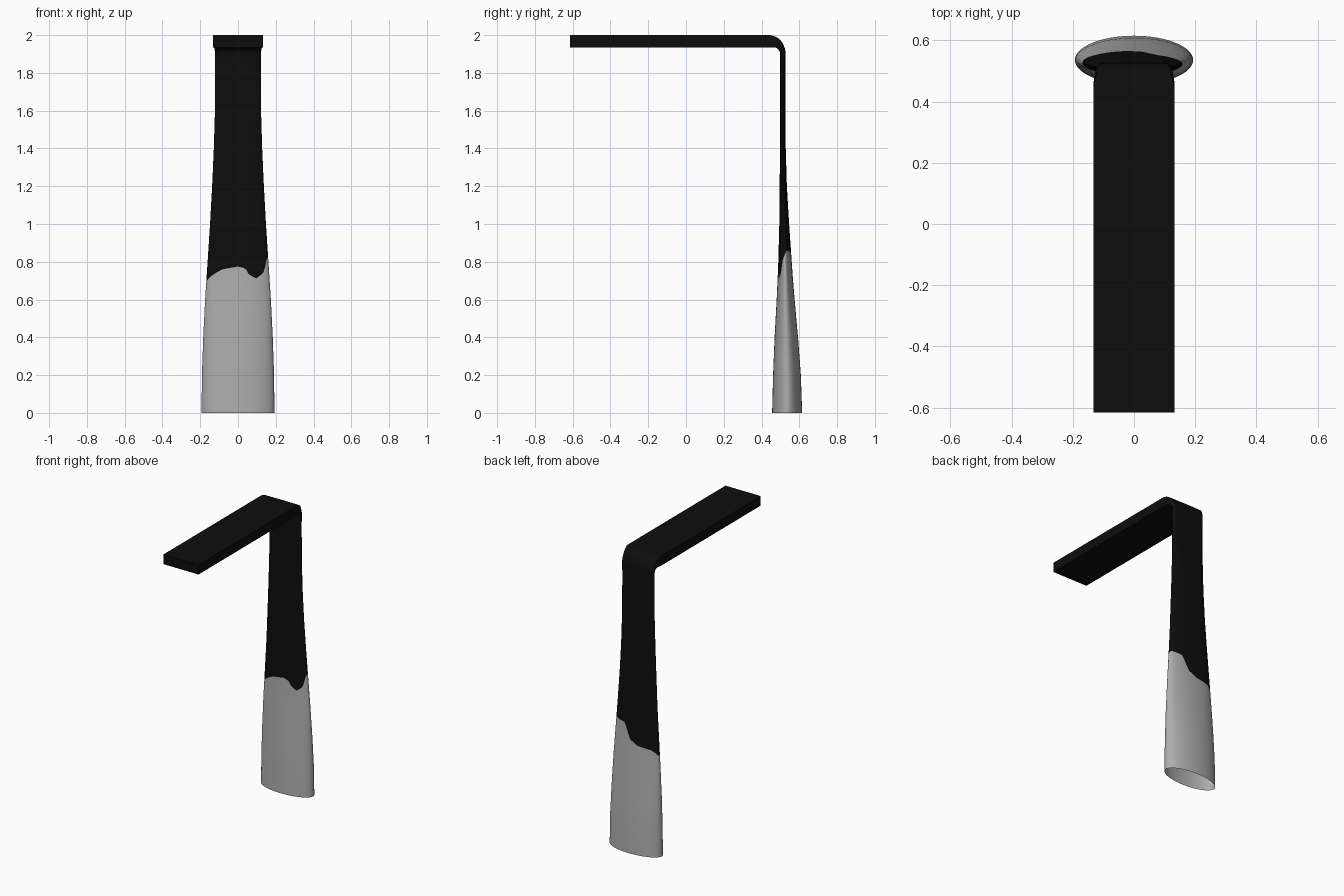
import bpy, bmesh, math

cube = bpy.data.objects.get("Cube")
if cube:
    bpy.data.objects.remove(cube, do_unlink=True)

SEGS = 72


def material(name, rgb):
    m = bpy.data.materials.new(name)
    m.use_nodes = True
    m.diffuse_color = (*rgb, 1)
    m.node_tree.nodes["Principled BSDF"].inputs["Base Color"].default_value = (*rgb, 1)
    return m


def lookup(keys, t):
    """Linear interpolation in rows of (position, values...)."""
    for a, b in zip(keys, keys[1:]):
        if t <= b[0]:
            f = (t - a[0]) / (b[0] - a[0])
            return [p + (q - p) * f for p, q in zip(a[1:], b[1:])]
    return list(keys[-1][1:])


# Stem profile: height, half width, front y, back y, squareness
STEM = [(0, .193, .456, .615, 0), (.2, .191, .461, .608, 0), (.4, .184, .469, .593, 0),
        (.6, .174, .480, .575, 0), (.8, .161, .489, .559, 0), (1, .148, .494, .546, 0),
        (1.2, .137, .496, .534, .05), (1.4, .128, .497, .528, .1),
        (1.6, .122, .498, .527, .25), (1.8, .121, .498, .527, .45), (1.9, .121, .498, .527, .6)]

# Wavy paint edge: angle around the stem, height
EDGE = [(0, .84), (20, .86), (62, .85), (80, .75), (100, .72), (140, .71), (165, .68),
        (180, .68), (200, .71), (240, .76), (270, .775), (284, .765), (291, .73),
        (305, .712), (324, .74), (340, .81), (360, .84)]


def section(angle, square):
    """Unit outline point, blended from circle to square."""
    c, s = math.cos(angle), math.sin(angle)
    k = 1 + square * (1 / max(abs(c), abs(s)) - 1)
    return c * k, s * k


def ring(bm, width, inner, outer, square):
    """Outline spanning from an inner to an outer (y, z) point."""
    verts = []
    for i in range(SEGS):
        u, v = section(math.tau * i / SEGS, square)
        y, z = [(p + q) / 2 + (q - p) / 2 * v for p, q in zip(inner, outer)]
        verts.append(bm.verts.new((width * u, y, z)))
    return verts


def stem_ring(bm, height):
    """Stem outline; height is a function of the angle in degrees."""
    verts = []
    for i in range(SEGS):
        z = height(360 * i / SEGS)
        w, front, back, square = lookup(STEM, z)
        u, v = section(math.tau * i / SEGS, square)
        verts.append(bm.verts.new((w * u, (front + back) / 2 + (back - front) / 2 * v, z)))
    return verts


bm = bmesh.new()
rings = []

# Painted lower stem, ending at the wavy edge
for z in (0, .2, .4, .6):
    rings.append(stem_ring(bm, lambda a: z))
rings.append(stem_ring(bm, lambda a: lookup(EDGE, a)[0]))
edge_index = len(rings) - 1

# Dark upper stem
for z in (1, 1.2, 1.4, 1.6, 1.8, 1.9):
    rings.append(stem_ring(bm, lambda a: z))

# Bend into the arm
BENDS = 10
for i in range(1, BENDS + 1):
    f = i / BENDS
    c, s = math.cos(f * math.pi / 2), math.sin(f * math.pi / 2)
    rings.append(ring(bm, .121 + .012 * f, (.465 + .033 * c, 1.9 + .035 * s),
                      (.44 + .087 * c, 1.9 + .1 * s), .6 + .4 * f))

# Flat arm
for y in (.38, -.615):
    rings.append(ring(bm, .133, (y, 1.935), (y, 2), 1))

for r, (low, high) in enumerate(zip(rings, rings[1:])):
    for i in range(SEGS):
        j = (i + 1) % SEGS
        face = bm.faces.new((low[i], low[j], high[j], high[i]))
        face.material_index = 0 if r < edge_index else 1

# Closed arm tip; the foot of the stem stays open
bm.faces.new(rings[-1]).material_index = 1
bmesh.ops.recalc_face_normals(bm, faces=bm.faces)

mesh = bpy.data.meshes.new("bent_handle")
bm.to_mesh(mesh)
bm.free()
mesh.materials.append(material("light grey", (.42, .42, .42)))
mesh.materials.append(material("black", (.004, .004, .004)))
handle = bpy.data.objects.new("bent_handle", mesh)
bpy.context.collection.objects.link(handle)

bpy.ops.object.select_all(action="DESELECT")
handle.select_set(True)
bpy.context.view_layer.objects.active = handle
bpy.ops.object.shade_smooth_by_angle(angle=math.radians(35))
